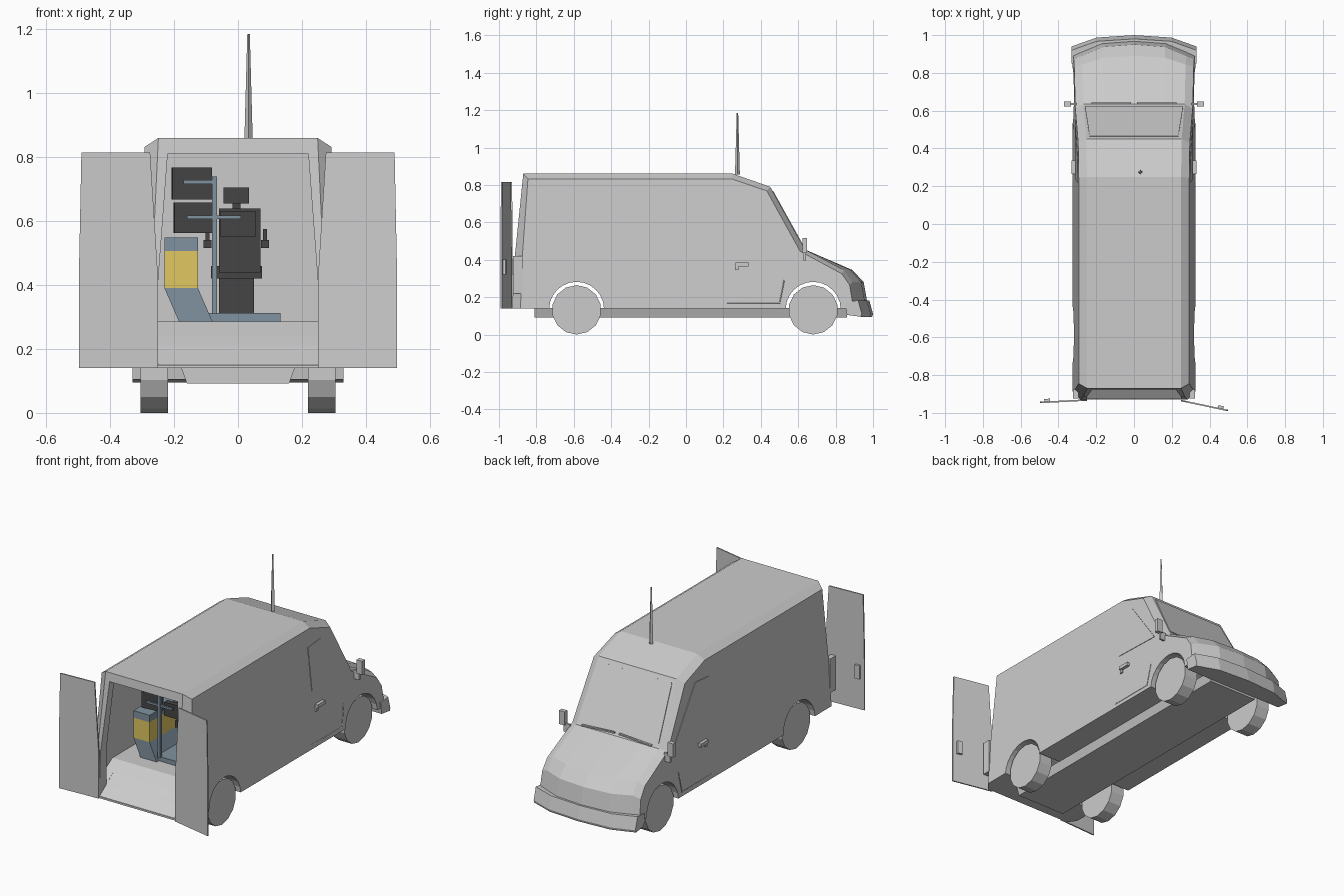
import bpy, bmesh, math
from mathutils import Vector

if "Cube" in bpy.data.objects:
    bpy.data.objects.remove(bpy.data.objects["Cube"])


def material(name, rgb):
    m = bpy.data.materials.new(name)
    m.diffuse_color = (*rgb, 1)
    m.use_nodes = True
    m.node_tree.nodes["Principled BSDF"].inputs["Base Color"].default_value = m.diffuse_color
    return m


BLUE = material("blue_grey", (0.22, 0.29, 0.35))
YELLOW = material("yellow", (0.75, 0.58, 0.12))
DARK = material("dark", (0.06, 0.06, 0.06))


def finish(name, bm, mat=None):
    bmesh.ops.recalc_face_normals(bm, faces=bm.faces)
    me = bpy.data.meshes.new(name)
    bm.to_mesh(me)
    bm.free()
    ob = bpy.data.objects.new(name, me)
    bpy.context.collection.objects.link(ob)
    if mat:
        me.materials.append(mat)
    return ob


def loft(name, rings, mat=None):
    """Skin closed rings of equal length and cap both ends."""
    bm = bmesh.new()
    vs = [[bm.verts.new(p) for p in r] for r in rings]
    n = len(vs[0])
    for a, b in zip(vs, vs[1:]):
        for i in range(n):
            j = (i + 1) % n
            bm.faces.new((a[i], a[j], b[j], b[i]))
    bm.faces.new(vs[0])
    bm.faces.new(vs[-1])
    return finish(name, bm, mat)


def box(name, c, size, mat=None, rot=None):
    bm = bmesh.new()
    bmesh.ops.create_cube(bm, size=1)
    bmesh.ops.scale(bm, vec=size, verts=bm.verts)
    ob = finish(name, bm, mat)
    ob.location = c
    if rot:
        ob.rotation_euler = rot
    return ob


def cylinder(name, c, r, width, sides):
    """Cylinder lying along x."""
    h = width / 2
    ring = [(r * math.sin(2 * math.pi * i / sides), r * math.cos(2 * math.pi * i / sides))
            for i in range(sides)]
    return loft(name, [[(c[0] + d, c[1] + y, c[2] + z) for y, z in ring] for d in (-h, h)])


def plate(name, pts, offset):
    """Thin slab from a flat outline."""
    o = Vector(offset)
    return loft(name, [[Vector(p) - o for p in pts], [Vector(p) + o for p in pts]])


def cut(ob, cutter):
    mod = ob.modifiers.new("cut", 'BOOLEAN')
    mod.operation = 'DIFFERENCE'
    mod.solver = 'EXACT'
    mod.object = cutter
    bpy.context.view_layer.objects.active = ob
    bpy.ops.object.modifier_apply(modifier=mod.name)
    bpy.data.objects.remove(cutter)


def w(z):
    """Half width of the body at height z."""
    return 0.325 - (z - 0.14) * 0.047


# Body: side profile lofted across x, with a smaller outline at the sides as chamfer
mid = [(-.93, .14), (-.915, .42), (-.87, .86), (.25, .86), (.45, .79), (.635, .455),
       (.89, .345), (.95, .28), (.975, .14)]
side = [(-.885, .14), (-.875, .42), (-.845, .832), (.245, .832), (.432, .768), (.61, .445),
        (.875, .325), (.93, .265), (.955, .14)]


def nose(y, s):
    return y - 0.06 * abs(s) ** 3 * min(1, max(0, (y - .7) / .25))


rings = [[(-w(z), nose(y, 1), z) for y, z in side]]
for s in (-1, -.6, 0, .6, 1):
    rings.append([(s * (w(z) - .042), nose(y, s), z) for y, z in mid])
rings.append([(w(z), nose(y, 1), z) for y, z in side])
body = loft("van_body", rings)

# Cargo space, rear opening and wheel arches
cargo = [(-.86, .195), (-.83, .22), (-.73, .286), (.2, .286), (.2, .82), (-.83, .82), (-.86, .42)]
cut(body, loft("cargo_cutter", [[(k * (w(z) - .015), y, z) for y, z in cargo] for k in (-1, 1)]))
opening = [(-1, .15), (-.92, .15), (-.83, .22), (-.73, .286), (-.73, .81), (-1, .81)]
opening = [(-.25, .15), (.25, .15), (.25, .41), (.22, .81), (-.22, .81), (-.25, .41)]
back = [(-.25, .29), (.25, .29), (.25, .41), (.22, .81), (-.22, .81), (-.25, .41)]
cut(body, loft("opening_cutter", [[(x, y, z) for x, z in pts] for y, pts in
                                  ((-1.1, opening), (-.925, opening), (-.73, back))]))
for y in (-.585, .68):
    cut(body, cylinder("arch_cutter", (0, y, .135), .147, 1, 24))

# Underbody tray
tray = [(-.16, .092), (.16, .092), (.178, .142), (-.178, .142)]
loft("underbody", [[(x, y, z) for x, z in tray] for y in (-.81, .86)])

# Front bumper wrapping round the nose
rings = []
for s in (-1, -.6, 0, .6, 1):
    yo = 1 - .06 * abs(s) ** 3
    rings.append([(s * .33, y, z) for y, z in
                  ((.85, .175), (yo - .02, .182), (yo, .11), (yo - .005, .095), (.86, .105))])
loft("front_bumper", rings)

# Windscreen and wipers
d = Vector((0, .335, .185)).normalized()
glass = [(-.235, .463, .766), (.235, .463, .766), (.26, .622, .479), (-.26, .622, .479)]
plate("windscreen", glass, d * .004)
for k in (-1, 1):
    box("wiper", (k * .12, .64, .47), (.21, .012, .008), rot=(0, k * .06, 0))

# Parts on both sides
for k in (-1, 1):
    for y in (-.585, .68):
        cylinder("wheel", (k * .262, y, .132), .132, .085, 14)
    window = [(.22, .73), (.34, .74), (.55, .46), (.24, .47)]
    plate("side_window", [(k * w(z), y, z) for y, z in window], (.003, 0, 0))
    # door seam trim
    cu = bpy.data.curves.new("door_trim", 'CURVE')
    cu.dimensions = '3D'
    cu.bevel_depth = .003
    cu.bevel_resolution = 0
    sp = cu.splines.new('POLY')
    path = [(.22, .165), (.50, .165), (.525, .29)]
    sp.points.add(len(path) - 1)
    for p, (y, z) in zip(sp.points, path):
        p.co = (k * w(z), y, z, 1)
    bpy.context.collection.objects.link(bpy.data.objects.new("door_trim", cu))
    box("door_handle", (k * .322, .30, .375), (.02, .07, .02))
    box("door_lock", (k * .318, .272, .36), (.012, .018, .03))
    box("mirror", (k * .352, .635, .475), (.036, .025, .08))
    box("mirror_arm", (k * .325, .635, .42), (.04, .012, .05))
    box("tail_light", (k * .308, -.9, .32), (.03, .05, .2))

# Open rear doors with handles
door = [(0, .14), (0, .42), (.025, .815), (.24, .815), (.248, .42), (.248, .14)]
for k, y0, y1 in ((-1, -.932, -.945), (1, -.935, -.988)):
    slope = (y1 - y0) / .25
    plate("rear_door", [(k * (.25 + u), y0 + slope * u, z) for u, z in door], (0, .004, 0))
    box("rear_door_handle", (k * .46, y0 + slope * .21 + .01, .36), (.03, .015, .08),
        rot=(0, 0, k * math.atan(slope)))

# Roof aerial
loft("aerial", [[(.033 + r * x, .275 + r * y, z) for x, y in ((1, 0), (0, 1), (-1, 0), (0, -1))]
                for r, z in ((.013, .855), (.004, 1.185))])

# Equipment cabinet: leaning foot, yellow middle, top
for name, mat, x0, x1, z0, z1 in (("cabinet_foot", BLUE, -.185, -.23, .286, .39),
                                  ("cabinet_middle", YELLOW, -.23, -.23, .39, .507),
                                  ("cabinet_top", BLUE, -.23, -.23, .507, .548)):
    sec = [(x0, z0), (x0 + .105, z0), (x1 + .105, z1), (x1, z1)]
    loft(name, [[(x, y, z) for x, z in sec] for y in (-.64, -.22)], mat)

# Workstation base, pole, arms and screens
box("workstation_base", (.015, -.42, .299), (.235, .4, .027), BLUE)
box("pole", (-.073, -.62, .525), (.016, .02, .43), BLUE)
box("upper_arm", (-.125, -.62, .722), (.09, .012, .012), BLUE)
box("lower_arm", (-.075, -.62, .612), (.17, .012, .012), BLUE)
box("upper_screen", (-.145, -.59, .718), (.125, .03, .1), DARK, (0, 0, .12))
box("lower_screen", (-.142, -.59, .611), (.118, .03, .095), DARK, (0, 0, .12))
box("middle_screen", (0, -.59, .592), (.11, .03, .08), DARK)

# Operator seat
box("seat_base", (-.005, -.36, .367), (.11, .15, .11), DARK)
box("seat_cushion", (-.005, -.36, .44), (.16, .2, .04), DARK)
box("seat_back", (.005, -.46, .54), (.13, .04, .2), DARK)
box("headrest_post", (-.005, -.46, .65), (.025, .02, .03), DARK)
box("headrest", (-.005, -.46, .68), (.08, .035, .05), DARK)
for x in (-.095, .085):
    box("armrest", (x, -.38, .528), (.025, .16, .025), DARK)
    box("control_stick", (x, -.32, .558), (.012, .012, .035), DARK)
